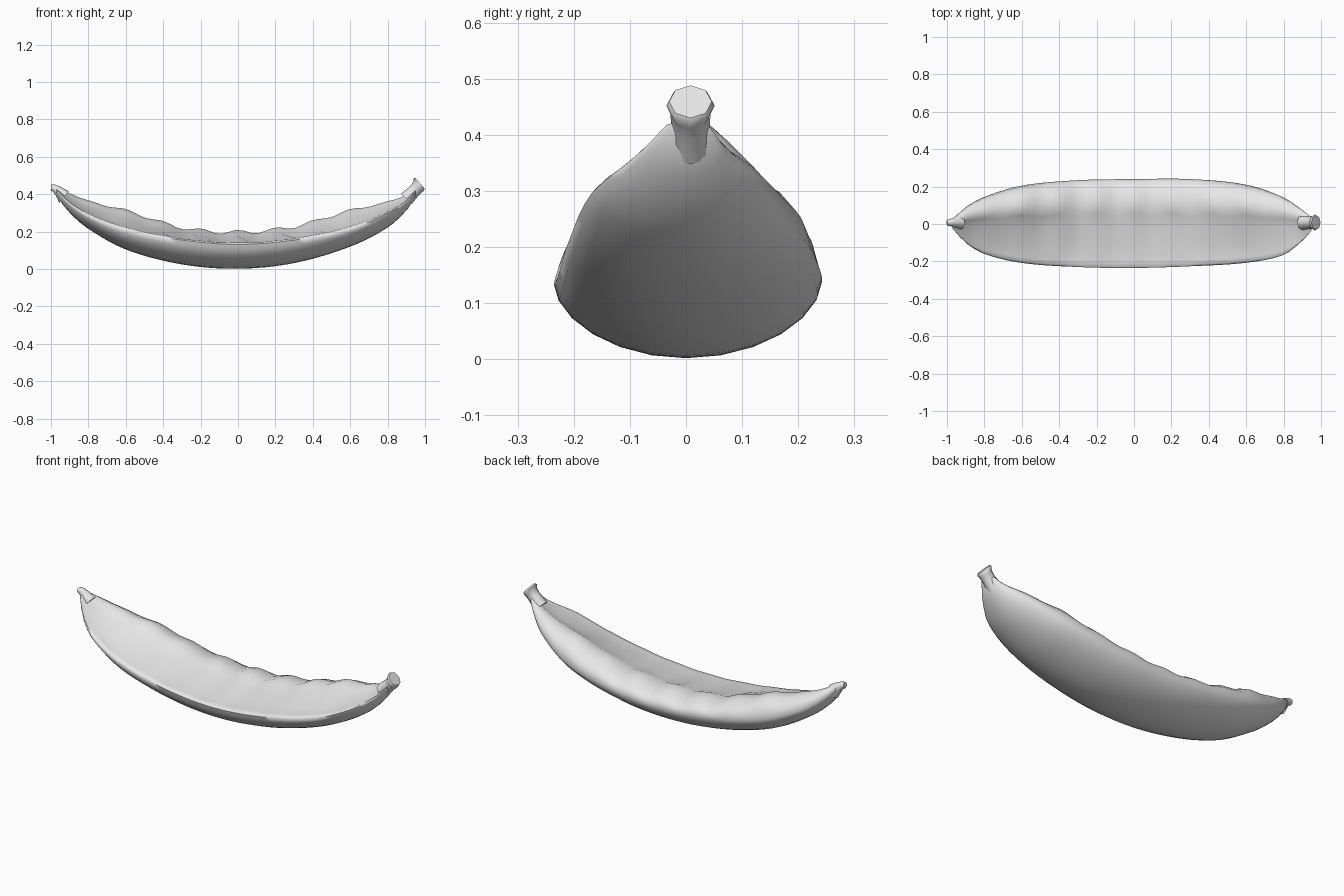
import bpy, bmesh, math, random

random.seed(4)
cube = bpy.data.objects.get("Cube")
if cube:
    bpy.data.objects.remove(cube, do_unlink=True)

mat = bpy.data.materials.new("pale grey")
mat.use_nodes = True
colour = (0.8, 0.8, 0.8, 1)
mat.diffuse_color = colour
mat.node_tree.nodes["Principled BSDF"].inputs["Base Color"].default_value = colour

# Stations along the pod: x, keel z, rim z, ridge z, back width, front width
STATIONS = [
    (-.97, .39, .42, .442, .025, .025),
    (-.9, .30, .35, .405, .09, .10),
    (-.8, .215, .285, .365, .145, .16),
    (-.6, .105, .21, .315, .205, .208),
    (-.3, .025, .155, .222, .234, .23),
    (0, .002, .132, .198, .24, .235),
    (.3, .032, .155, .228, .24, .226),
    (.6, .12, .215, .315, .21, .207),
    (.8, .222, .30, .36, .142, .165),
    (.9, .312, .36, .397, .075, .09),
    (.95, .39, .415, .442, .035, .035),
]


def sample(x):
    """Smoothly interpolate the station values at x."""
    i = next(k for k in range(len(STATIONS) - 1) if x <= STATIONS[k + 1][0])
    a, b = STATIONS[i], STATIONS[i + 1]
    before = STATIONS[max(i - 1, 0)]
    after = STATIONS[min(i + 2, len(STATIONS) - 1)]
    h = b[0] - a[0]
    t = (x - a[0]) / h
    out = []
    for c in range(1, len(a)):
        m0 = (b[c] - before[c]) / (b[0] - before[0]) * h
        m1 = (after[c] - a[c]) / (after[0] - a[0]) * h
        d = b[c] - a[c]
        out.append(a[c] + t * (m0 + t * (3 * d - 2 * m0 - m1 + t * (m0 + m1 - 2 * d))))
    return out


def section(x):
    """One ring: rounded hull below, bumpy seam and sloping flap above."""
    keel, rim, ridge, back, front = sample(x)
    wave = math.cos(2 * math.pi * x / .2) * max(0, 1 - abs(x) / .85) ** .5
    top = ridge + .012 * wave
    ring = []
    for k in range(13):                       # hull from front rim to back rim
        a = math.pi * k / 12
        y = -math.cos(a)
        y *= front if y < 0 else back
        ring.append((x, y, rim - (rim - keel) * math.sin(a) ** 1.15))
    rise = top - rim
    rough = random.uniform(-.006, .006) * min(1, back / .2)
    shift = .012 * wave
    ring += [
        (x, back * .96, rim + rise * .4),
        (x, back * .82, rim + rise * .72),
        (x, back * .6, rim + rise * .93),
        (x, back * .35 + shift, top),         # seam ridge
        (x, back * .2 + shift, rim + rise * .8),
        (x, -front * .1, rim + rise * .56 + rough),
        (x, -front * .5, rim + rise * .3 - rough),
        (x, -front * .85, rim + rise * .14),
        (x, -front * .96, rim + rise * .12),
    ]
    return ring


def loft(name, rings, angle):
    """Skin closed rings into a capped, smooth-shaded object."""
    bm = bmesh.new()
    loops = [[bm.verts.new(p) for p in ring] for ring in rings]
    n = len(loops[0])
    for a, b in zip(loops, loops[1:]):
        for i in range(n):
            j = (i + 1) % n
            bm.faces.new((a[i], a[j], b[j], b[i]))
    bm.faces.new(loops[0])
    bm.faces.new(loops[-1])
    bmesh.ops.recalc_face_normals(bm, faces=bm.faces)
    mesh = bpy.data.meshes.new(name)
    bm.to_mesh(mesh)
    bm.free()
    mesh.materials.append(mat)
    ob = bpy.data.objects.new(name, mesh)
    bpy.context.collection.objects.link(ob)
    bpy.ops.object.select_all(action="DESELECT")
    ob.select_set(True)
    bpy.context.view_layer.objects.active = ob
    bpy.ops.object.shade_smooth_by_angle(angle=math.radians(angle))


def stub(name, path, sides):
    """Short tube in the xz plane: x, z, radius and lean of each ring."""
    rings = []
    for x, z, r, lean in path:
        ring = []
        for k in range(sides):
            a = 2 * math.pi * k / sides
            up = r * math.sin(a)
            ring.append((x - up * math.sin(lean), .008 + r * math.cos(a), z + up * math.cos(lean)))
        rings.append(ring)
    loft(name, rings, 50)


# Pod body
first, last = STATIONS[0][0], STATIONS[-1][0]
count = 48
loft("pod_body", [section(first + (last - first) * i / count) for i in range(count + 1)], 60)

# Stalk stub at the left end and pointed tip at the right end
stub("stalk", [(.90, .375, .04, .8), (.94, .415, .034, .75), (.96, .438, .036, .7),
               (.967, .452, .043, .7), (.973, .459, .038, .7)], 8)
stub("pod_tip", [(-.93, .385, .04, -.7), (-.965, .42, .025, -.5), (-.985, .434, .019, -.3),
                 (-1.0, .436, .016, -.1)], 8)
